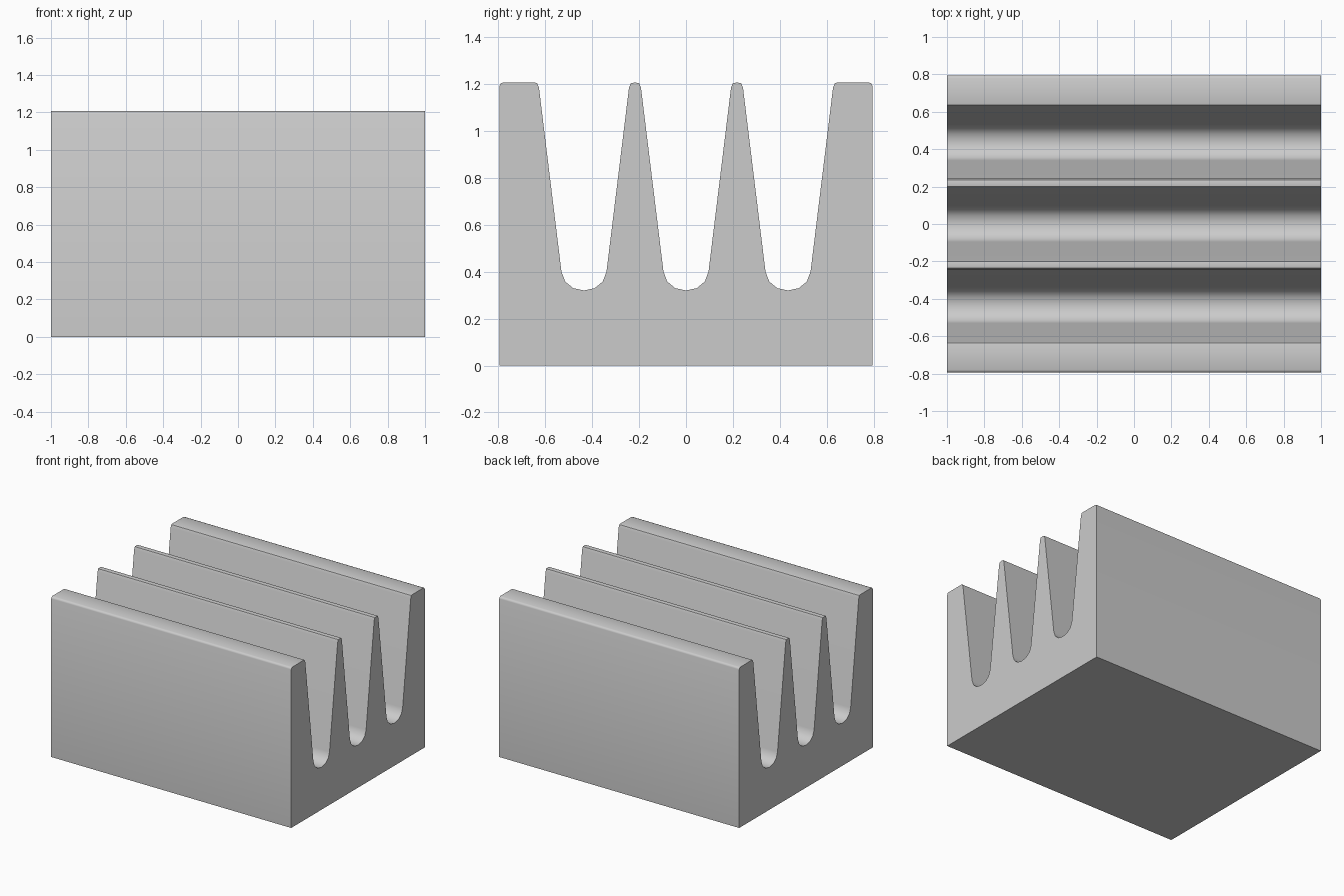
import bpy, bmesh, math

cube = bpy.data.objects.get("Cube")
if cube:
    bpy.data.objects.remove(cube, do_unlink=True)

LENGTH, HALF_DEPTH, HEIGHT = 2.0, 0.795, 1.207
PITCH = 0.435

# Plain grey material
grey = bpy.data.materials.new("plain_grey")
grey.use_nodes = True
colour = (0.6, 0.6, 0.6, 1)
grey.diffuse_color = colour
grey.node_tree.nodes["Principled BSDF"].inputs["Base Color"].default_value = colour

# Half of one groove, from its rounded lip down to the middle of its floor
half_groove = [(0.2, HEIGHT - 0.003), (0.192, HEIGHT - 0.022), (0.096, 0.40),
               (0.08, 0.358), (0.046, 0.33), (0, 0.32)]


def groove(centre):
    left = [(centre - y, z) for y, z in half_groove]
    right = [(centre + y, z) for y, z in reversed(half_groove[:-1])]
    return left + right


# Cross-section: base, outer walls with eased corners, grooves and fin tips
ease = 0.015
outer = [(HALF_DEPTH, 0), (HALF_DEPTH, HEIGHT - ease),
         (HALF_DEPTH - ease * 0.3, HEIGHT - ease * 0.3), (HALF_DEPTH - ease, HEIGHT)]
lip = [(PITCH + 0.21, HEIGHT)]
profile = [(-y, z) for y, z in outer + lip]
for i in (-1, 0, 1):
    profile += groove(i * PITCH)
    if i < 1:
        profile.append(((i + 0.5) * PITCH, HEIGHT))
profile += lip + outer[::-1]

# Extrude the cross-section along the length
bm = bmesh.new()
end = bm.faces.new([bm.verts.new((-LENGTH / 2, y, z)) for y, z in profile])
swept = bmesh.ops.extrude_face_region(bm, geom=[end])["geom"]
bmesh.ops.translate(bm, vec=(LENGTH, 0, 0),
                    verts=[v for v in swept if isinstance(v, bmesh.types.BMVert)])
bmesh.ops.recalc_face_normals(bm, faces=bm.faces)
mesh = bpy.data.meshes.new("grooved_block")
bm.to_mesh(mesh)
bm.free()
mesh.materials.append(grey)
block = bpy.data.objects.new("grooved_block", mesh)
bpy.context.collection.objects.link(block)

# Smooth lips and groove floors, crisp block edges
bpy.ops.object.select_all(action='DESELECT')
block.select_set(True)
bpy.context.view_layer.objects.active = block
bpy.ops.object.shade_smooth_by_angle(angle=math.radians(50))
